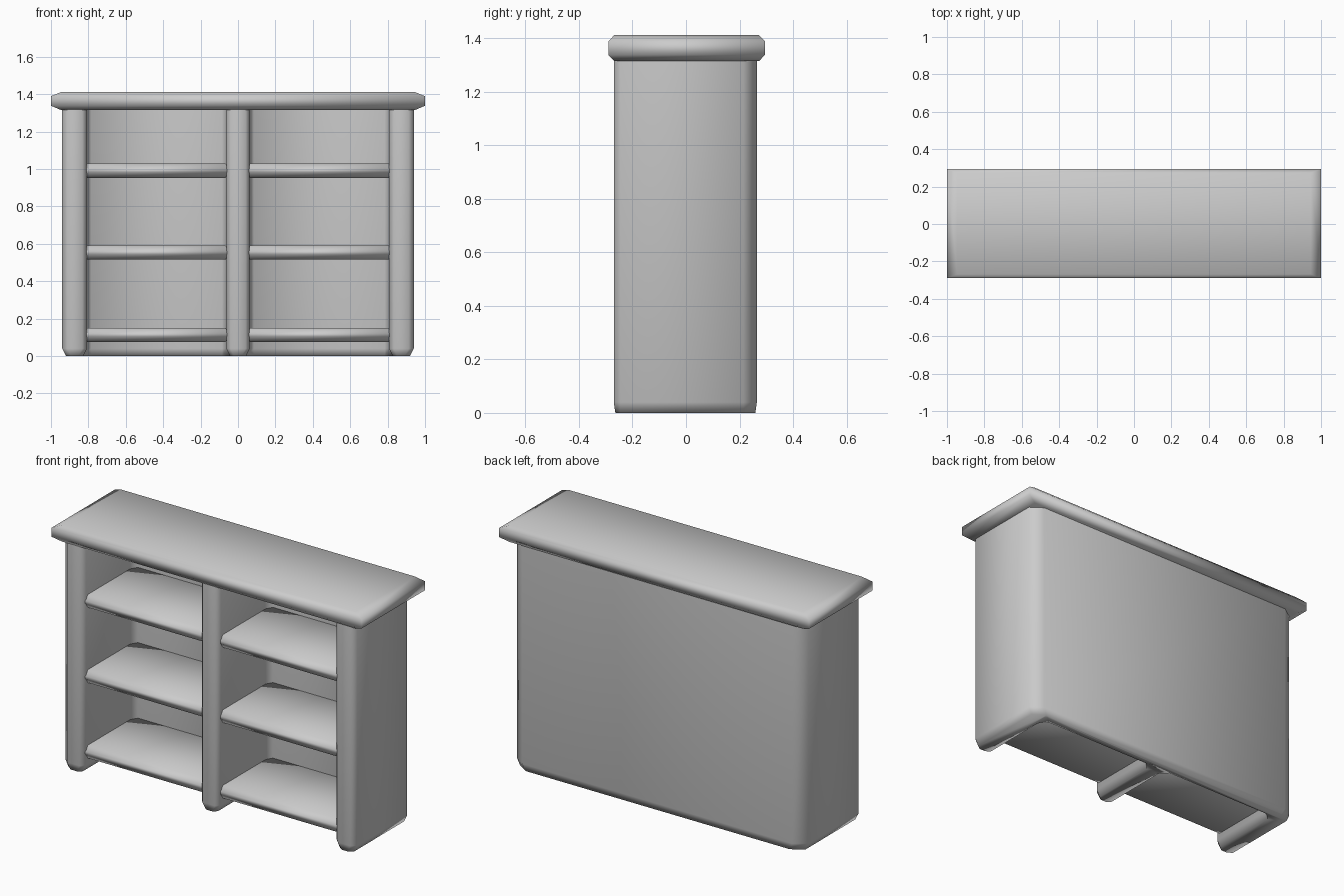
import bpy, bmesh, math

if "Cube" in bpy.data.objects:
    bpy.data.objects.remove(bpy.data.objects["Cube"])


def loft(name, rings):
    """Skin a stack of matching closed rings and cap both ends."""
    bm = bmesh.new()
    loops = [[bm.verts.new(p) for p in ring] for ring in rings]
    n = len(loops[0])
    for low, high in zip(loops, loops[1:]):
        for i in range(n):
            j = (i + 1) % n
            bm.faces.new((low[i], low[j], high[j], high[i]))
    bm.faces.new(loops[0][::-1])
    bm.faces.new(loops[-1])
    bmesh.ops.recalc_face_normals(bm, faces=bm.faces)
    mesh = bpy.data.meshes.new(name)
    bm.to_mesh(mesh)
    bm.free()
    obj = bpy.data.objects.new(name, mesh)
    bpy.context.collection.objects.link(obj)
    bpy.ops.object.select_all(action='DESELECT')
    obj.select_set(True)
    bpy.context.view_layer.objects.active = obj
    bpy.ops.object.shade_smooth_by_angle(angle=math.radians(80))
    return obj


def board(name, x0, x1, y0, y1, z0, z1, chamfer):
    """Flat board with chamfered top and bottom edges."""
    cx, cy, cz = chamfer

    def ring(z, k):
        a, b, c, d = x0 + cx * k, x1 - cx * k, y0 + cy * k, y1 - cy * k
        return [(a, c, z), (b, c, z), (b, d, z), (a, d, z)]

    return loft(name, [ring(z0, 1), ring(z0 + cz, 0), ring(z1 - cz, 0), ring(z1, 1)])


# Carcass: E-shaped plan (x, y, inset direction x, inset direction y), right half
half = [
    (0.040, -0.270, -1, 1), (0.062, -0.245, -1, 0),
    (0.062, 0.160, -1, 0), (0.085, 0.200, 0, 1),
    (0.785, 0.200, 0, 1), (0.808, 0.160, 1, 0),
    (0.808, -0.245, 1, 0), (0.833, -0.270, 1, 1),
    (0.912, -0.270, -1, 1), (0.940, -0.245, -1, 0),
    (0.940, 0.215, -1, 0), (0.870, 0.265, -1, -1),
]
plan = half + [(-x, y, -sx, sy) for x, y, sx, sy in reversed(half)]


def carcass_ring(z, d):
    return [(x + sx * d, y + sy * d * 0.3, z) for x, y, sx, sy in plan]


loft("carcass", [carcass_ring(0, 0.02), carcass_ring(0.04, 0), carcass_ring(1.33, 0)])

# Overhanging top
board("top_slab", -1.0, 1.0, -0.29, 0.295, 1.315, 1.412, (0.055, 0.022, 0.023))

# Shelves, three per bay
for row, z in enumerate((0.075, 0.515, 0.953)):
    for side, x0, x1 in (("left", -0.832, -0.045), ("right", 0.042, 0.832)):
        board(f"{side}_shelf_{row + 1}", x0, x1, -0.248, 0.225, z, z + 0.076,
              (0.022, 0.02, 0.03))
